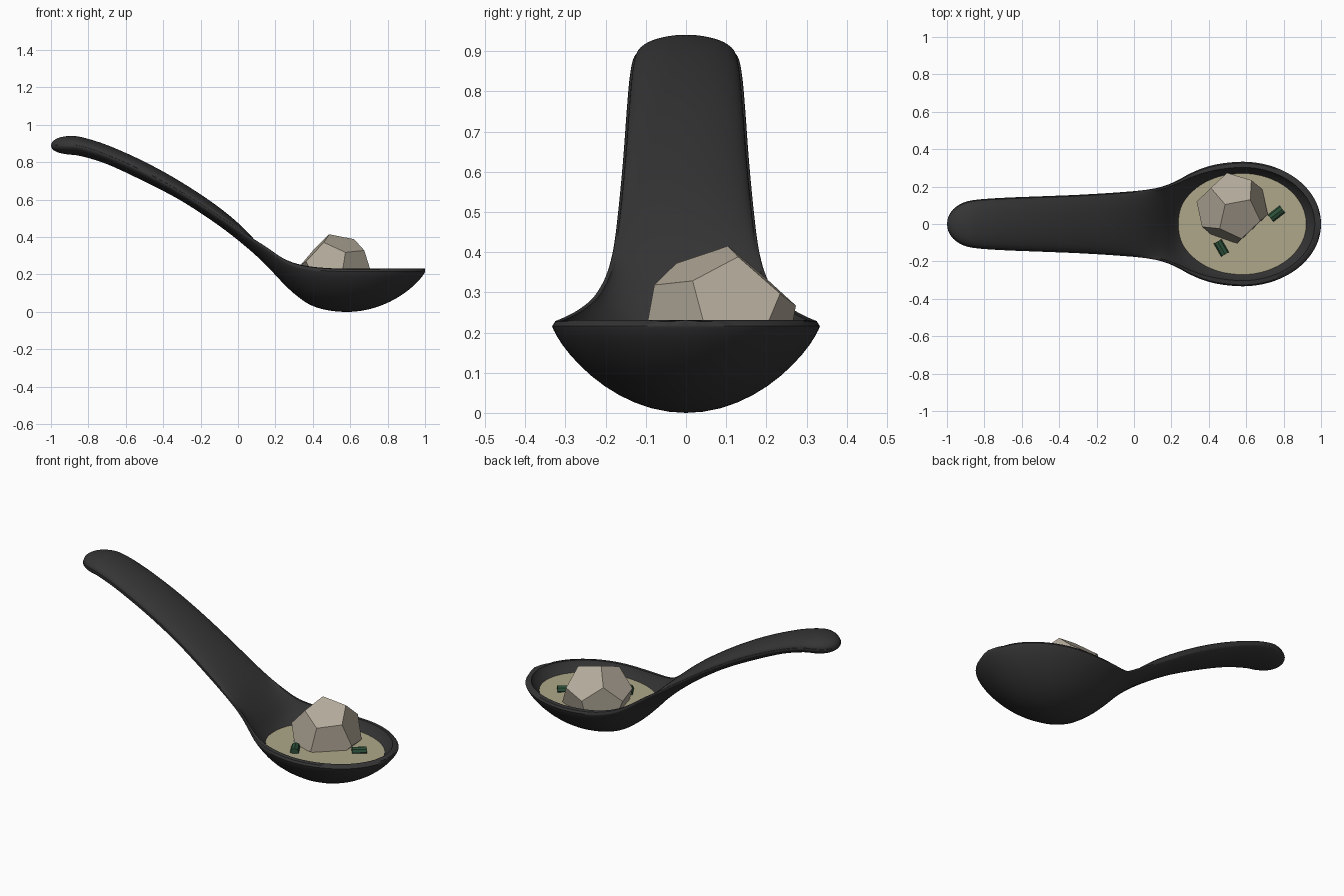
import bpy, bmesh, math
from mathutils import Vector, Matrix

if "Cube" in bpy.data.objects:
    bpy.data.objects.remove(bpy.data.objects["Cube"])


def finish(name, bm, color, smooth=False):
    bmesh.ops.recalc_face_normals(bm, faces=bm.faces)
    me = bpy.data.meshes.new(name)
    bm.to_mesh(me)
    bm.free()
    ob = bpy.data.objects.new(name, me)
    bpy.context.collection.objects.link(ob)
    mat = bpy.data.materials.new(name + "_color")
    mat.diffuse_color = (*color, 1)
    mat.use_nodes = True
    mat.node_tree.nodes["Principled BSDF"].inputs["Base Color"].default_value = mat.diffuse_color
    me.materials.append(mat)
    if smooth:
        bpy.ops.object.select_all(action='DESELECT')
        bpy.context.view_layer.objects.active = ob
        ob.select_set(True)
        bpy.ops.object.shade_smooth_by_angle(angle=math.radians(50))
    return ob


# Spoon stations: x, outer half width, inner half width, rim z, inner z, bottom z
KEYS = [
    (-1.00, .000, .000, .890, .890, .890),
    (-.990, .045, .040, .890, .912, .868),
    (-.960, .085, .080, .892, .930, .852),
    (-.910, .115, .110, .893, .940, .842),
    (-.840, .130, .125, .887, .935, .833),
    (-.700, .140, .134, .840, .892, .790),
    (-.500, .148, .142, .750, .803, .697),
    (-.300, .156, .150, .640, .692, .592),
    (-.100, .168, .162, .512, .558, .460),
    (.050, .181, .174, .412, .428, .342),
    (.150, .200, .187, .348, .305, .250),
    (.230, .232, .215, .293, .185, .165),
    (.300, .270, .247, .262, .125, .098),
    (.380, .303, .275, .244, .075, .041),
    (.470, .324, .294, .235, .045, .011),
    (.580, .333, .303, .231, .035, .000),
]


def catmull(p0, p1, p2, p3, t):
    return [.5 * (2 * b + (c - a) * t + (2 * a - 5 * b + 4 * c - d) * t * t
                  + (3 * b - a - 3 * c + d) * t ** 3)
            for a, b, c, d in zip(p0, p1, p2, p3)]


stations = []
last = len(KEYS) - 1
after = (.68, .324, .294, .231, .045, .011)
for i in range(last):
    for k in range(5):
        stations.append(catmull(KEYS[max(i - 1, 0)], KEYS[i], KEYS[i + 1],
                                KEYS[i + 2] if i + 2 <= last else after, k / 5))
# front half of the bowl follows an ellipse
for k in range(41):
    a = math.pi / 2 * k / 40
    x, c = .58 + .42 * math.sin(a), max(math.cos(a), 0)
    inner = max(0, 1 - ((x - .58) / .387) ** 2)
    stations.append((x, .333 * c, .303 * inner ** .5, .231,
                     .231 - .196 * inner ** .8, .216 - .216 * c ** 1.6))

# Spoon: loft of closed sections with outer shell, lip and inner hollow
bm = bmesh.new()
N = 24
rings = []
for x, w, wi, ze, zi, zb in stations:
    s = min(1, max(0, (x + .1) / .45))
    p = .5 + .3 * s * s * (3 - 2 * s)
    lip = min(.015, .7 * (w - wi)) if x < .58 else .015
    w, wi = max(w, 0), max(min(wi, w), 0)
    us = [math.cos(math.pi * j / N) for j in range(N + 1)]
    f = [max(0, 1 - u * u) ** p for u in us]
    low = [(w * u, (ze - lip) + (zb - ze + lip) * g) for u, g in zip(us, f)]
    up = [(wi * u, ze + (zi - ze) * g) for u, g in zip(us, f)]
    e, zr = w - .25 * (w - wi), ze - .2 * lip
    pts = low + [(-e, zr)] + up[::-1] + [(e, zr)]
    rings.append([bm.verts.new((x, y, z)) for y, z in pts])
for a, b in zip(rings, rings[1:]):
    n = len(a)
    for j in range(n):
        bm.faces.new((a[j], a[(j + 1) % n], b[(j + 1) % n], b[j]))
bmesh.ops.remove_doubles(bm, verts=bm.verts, dist=.0004)
finish("spoon", bm, (.035, .035, .035), True)

# Soup surface
bm = bmesh.new()
bmesh.ops.create_cone(bm, cap_ends=True, segments=64, radius1=.9, radius2=1, depth=1,
                      matrix=Matrix.Translation((.576, 0, .172))
                      @ Matrix.Diagonal((.345, .271, .01, 1)))
finish("soup", bm, (.42, .39, .25))

# Dumpling: regular dodecahedron oriented by its topmost edge
phi = (1 + 5 ** .5) / 2
bm = bmesh.new()
S = (-1, 1)
pts = [(a, b, c) for a in S for b in S for c in S]
for a in S:
    for b in S:
        q = (0, a / phi, b * phi)
        pts += [q, (q[1], q[2], q[0]), (q[2], q[0], q[1])]
A, B = Vector((-.035, .02, .19)), Vector((.095, .045, .167))
zt = (A.normalized() + B.normalized()).normalized()
yt = (A - B) - zt * (A - B).dot(zt)
yt.normalize()
rot = Matrix((yt.cross(zt), yt, zt)).transposed()
for q in pts:
    bm.verts.new(rot @ Vector(q) * (.195 / 3 ** .5) + Vector((.525, .085, .225)))
bmesh.ops.convex_hull(bm, input=bm.verts)
bmesh.ops.dissolve_limit(bm, angle_limit=.05, verts=bm.verts, edges=bm.edges)
finish("dumpling", bm, (.46, .41, .33))

# Chopped green onion pieces lying in the soup
for i, (x, y, ang) in enumerate([(.467, -.128, -60), (.762, .055, 38)]):
    bm = bmesh.new()
    bmesh.ops.create_cone(bm, cap_ends=True, segments=8, radius1=.024, radius2=.024, depth=.08,
                          matrix=Matrix.Translation((x, y, .182))
                          @ Matrix.Rotation(math.radians(ang), 4, 'Z')
                          @ Matrix.Rotation(math.pi / 2, 4, 'Y'))
    finish(f"green_onion_{i + 1}", bm, (.025, .08, .04))
